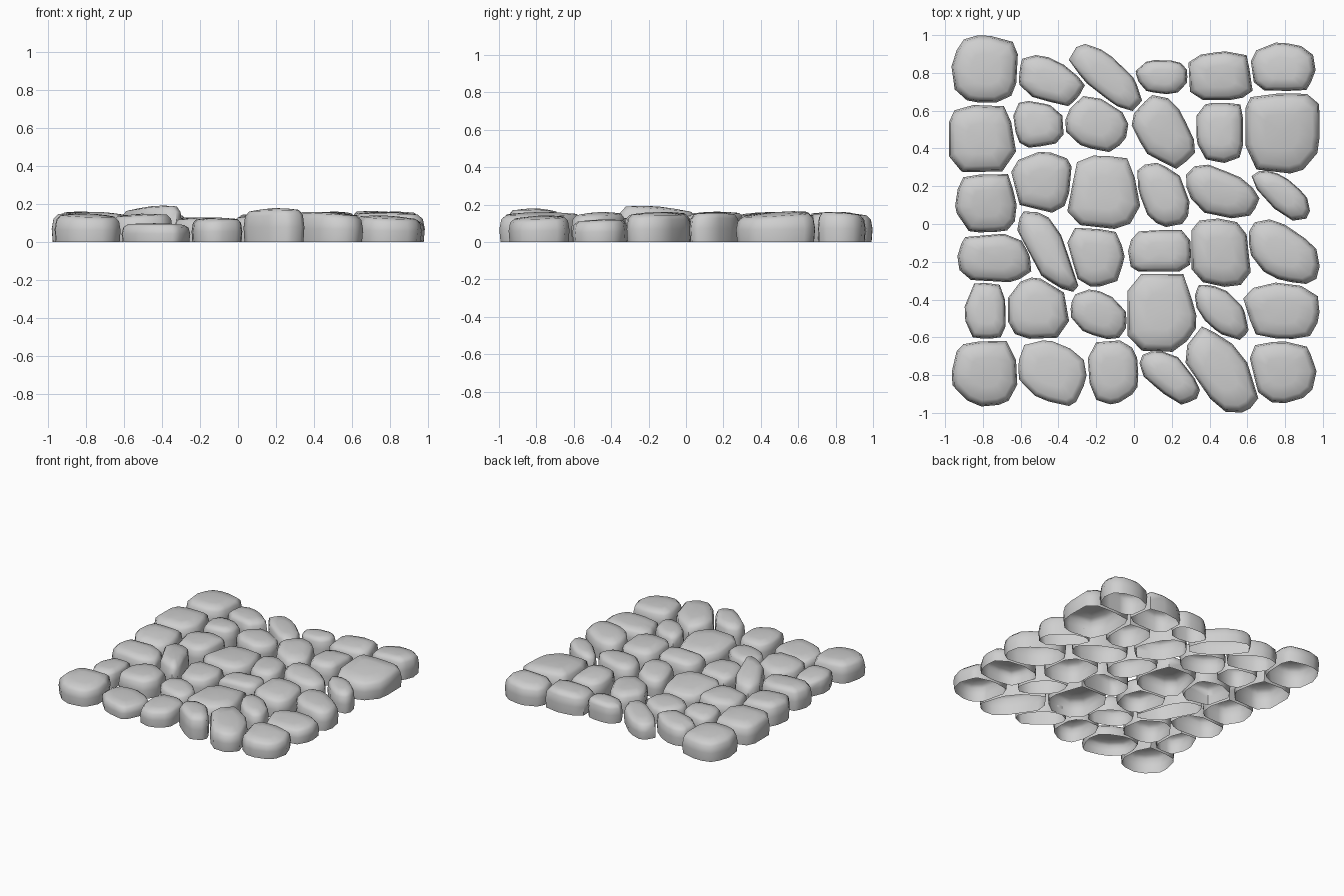
import bpy
import bmesh
import random
from math import sin, cos, pi, radians, hypot
from mathutils.geometry import convex_hull_2d

random.seed(4)
cube = bpy.data.objects.get("Cube")
if cube:
    bpy.data.objects.remove(cube, do_unlink=True)

SIDES = 14
GAP = .009
ROUNDNESS = 2.7

# Stones sit on a loose grid
columns = [-.78, -.48, -.16, .15, .46, .78]
rows = [.78, .49, .16, -.15, -.46, -.78]

# Usual stone height in each column
heights = [.16, .15, .13, .15, .16, .16]

# Half length, half width and optional turn of each stone, back row first
sizes = [
    [(.17, .18), (.19, .11, -25), (.23, .1, -42), (.14, .09), (.17, .13), (.17, .13)],
    [(.18, .18), (.14, .12), (.17, .14, -25), (.2, .13, -55), (.13, .16), (.2, .22)],
    [(.16, .16), (.16, .15), (.19, .19), (.18, .12, -60), (.19, .12, -25), (.17, .08, -42)],
    [(.2, .13), (.24, .1, -60), (.15, .16), (.17, .12), (.16, .19), (.21, .13, -33)],
    [(.11, .16), (.17, .16), (.16, .11, -28), (.18, .22), (.18, .1, -45), (.19, .15)],
    [(.17, .17), (.19, .15, -25), (.13, .16), (.18, .1, -38), (.24, .14, -50), (.17, .16)],
]

# Stones that stray from the grid, and stones of unusual height, by row and column
nudges = {(0, 0): (0, .04), (0, 1): (.04, -.03), (0, 2): (.03, -.02), (0, 5): (0, .04),
          (1, 0): (-.02, -.04), (1, 1): (-.03, .04), (1, 2): (-.04, .05),
          (2, 0): (0, -.05), (2, 1): (0, .06), (3, 0): (.05, -.03), (3, 1): (.03, 0),
          (3, 2): (-.05, -.02), (4, 1): (-.03, .01), (4, 2): (-.03, -.02),
          (5, 1): (.04, 0), (5, 2): (.05, 0), (5, 3): (.04, -.02)}
unusual_heights = {(3, 1): .19, (4, 0): .13, (4, 3): .14, (4, 5): .12,
                   (5, 0): .15, (5, 1): .1, (5, 3): .18, (5, 5): .14}

# Rings of a stone from the ground up: fraction of height, fraction of outline
profile = [(0, .97), (.45, 1), (.8, .95), (.95, .82), (1, .45)]

# Stone colour
grey = bpy.data.materials.new("stone grey")
grey.use_nodes = True
colour = (.62, .62, .62, 1)
grey.diffuse_color = colour
shader = grey.node_tree.nodes["Principled BSDF"]
shader.inputs["Base Color"].default_value = colour
shader.inputs["Roughness"].default_value = .8


def rounded_norm(u, v):
    return (abs(u) ** ROUNDNESS + abs(v) ** ROUNDNESS) ** (1 / ROUNDNESS)


class Stone:
    def __init__(self, row, column, length, width, turn=0):
        dx, dy = nudges.get((row, column), (0, 0))
        self.x, self.y = columns[column] + dx, rows[row] + dy
        self.length, self.width = length, width
        self.cos, self.sin = cos(radians(turn)), sin(radians(turn))
        self.height = unusual_heights.get((row, column), heights[column])
        self.name = f"paving_stone_row{row + 1}_{column + 1}"

    def point(self, u, v):
        u, v = u * self.length, v * self.width
        return self.x + u * self.cos - v * self.sin, self.y + u * self.sin + v * self.cos

    def reach(self, px, py):
        """Distance from the stone's centre, where one is its natural edge."""
        dx, dy = px - self.x, py - self.y
        return rounded_norm((dx * self.cos + dy * self.sin) / self.length,
                            (dy * self.cos - dx * self.sin) / self.width)


stones = [Stone(r, c, *size) for r, row in enumerate(sizes) for c, size in enumerate(row)]


def outline(stone):
    """Grow outward until the stone meets a neighbour, its limit or the border."""
    near = [s for s in stones if s is not stone
            and hypot(s.x - stone.x, s.y - stone.y) < .6]

    def is_free(px, py, t):
        return (abs(px) < .99 and abs(py) < 1.005
                and all(s.reach(px, py) > t for s in near))

    points = []
    for i in range(SIDES):
        angle = 2 * pi * (i + random.uniform(-.3, .3)) / SIDES
        u, v = cos(angle), sin(angle)
        norm = rounded_norm(u, v)
        u, v = u / norm, v / norm
        limit = random.uniform(1.04, 1.15)
        t = .3
        while t < limit and is_free(*stone.point(u * t, v * t), t):
            t += .01
        px, py = stone.point(u * t, v * t)
        dx, dy = px - stone.x, py - stone.y
        shrink = 1 - GAP / hypot(dx, dy)
        points.append((dx * shrink, dy * shrink))
    return [points[i] for i in sorted(convex_hull_2d(points))]


def build_stone(stone):
    edge = outline(stone)
    count = len(edge)
    slope_x, slope_y = random.uniform(-.4, .4), random.uniform(-.4, .4)
    bm = bmesh.new()
    rings = []
    for level, scale in profile:
        ring = []
        for dx, dy in edge:
            dx, dy = dx * scale, dy * scale
            # Gently sloping top
            z = level * stone.height * (.97 + level * (slope_x * dx + slope_y * dy))
            ring.append(bm.verts.new((stone.x + dx, stone.y + dy, z)))
        rings.append(ring)
    # Side and shoulder faces, open underneath
    for low, high in zip(rings, rings[1:]):
        for i in range(count):
            j = (i + 1) % count
            bm.faces.new((low[i], low[j], high[j], high[i]))
    # Crown
    crown = bm.verts.new((stone.x, stone.y, stone.height))
    for i in range(count):
        bm.faces.new((rings[-1][i], rings[-1][(i + 1) % count], crown))
    for face in bm.faces:
        face.smooth = True
    mesh = bpy.data.meshes.new(stone.name)
    bm.to_mesh(mesh)
    bm.free()
    mesh.set_sharp_from_angle(angle=radians(60))
    mesh.materials.append(grey)
    bpy.context.collection.objects.link(bpy.data.objects.new(stone.name, mesh))


for stone in stones:
    build_stone(stone)
